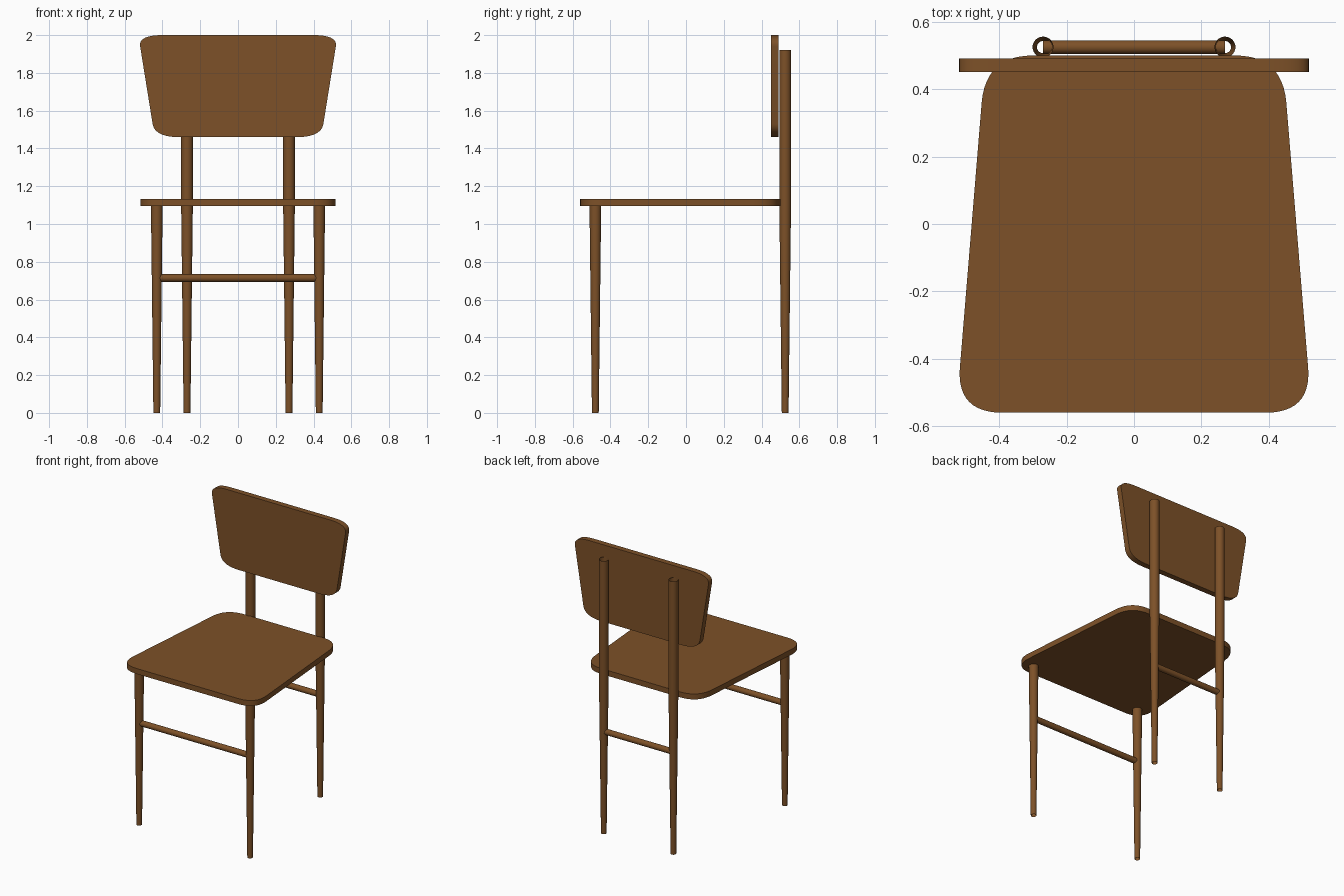
import bpy, bmesh, math
from mathutils import Vector

if "Cube" in bpy.data.objects:
    bpy.data.objects.remove(bpy.data.objects["Cube"])

wood = bpy.data.materials.new("brown wood")
wood.diffuse_color = (0.205, 0.082, 0.021, 1)
wood.use_nodes = True
wood.node_tree.nodes["Principled BSDF"].inputs["Base Color"].default_value = wood.diffuse_color


def finish(name, bm):
    mesh = bpy.data.meshes.new(name)
    bm.normal_update()
    bm.to_mesh(mesh)
    bm.free()
    mesh.materials.append(wood)
    ob = bpy.data.objects.new(name, mesh)
    bpy.context.collection.objects.link(ob)
    bpy.ops.object.select_all(action='DESELECT')
    ob.select_set(True)
    bpy.context.view_layer.objects.active = ob
    bpy.ops.object.shade_smooth_by_angle(angle=math.radians(30))
    return ob


def panel(name, corners, to_3d, thickness):
    """Rounded symmetric board: each right-hand corner is a curve (start, control, end)."""
    right = []
    for a, b, c in corners:
        for i in range(13):
            t = i / 12
            right.append(tuple((1 - t) ** 2 * p + 2 * t * (1 - t) * q + t * t * r
                               for p, q, r in zip(a, b, c)))
    outline = right + [(-u, v) for u, v in reversed(right)]
    bm = bmesh.new()
    face = bm.faces.new([bm.verts.new(to_3d(u, v)) for u, v in outline])
    new = bmesh.ops.extrude_face_region(bm, geom=[face])["geom"]
    moved = [g for g in new if isinstance(g, bmesh.types.BMVert)]
    bmesh.ops.translate(bm, verts=moved, vec=thickness)
    bmesh.ops.recalc_face_normals(bm, faces=bm.faces)
    return finish(name, bm)


def tube(name, rings, to_3d, sides=32):
    """Open round rod through rings of (position along axis, radius)."""
    bm = bmesh.new()
    loops = [[bm.verts.new(to_3d(r * math.cos(k * math.tau / sides),
                                 r * math.sin(k * math.tau / sides), h))
              for k in range(sides)] for h, r in rings]
    for lo, hi in zip(loops, loops[1:]):
        for k in range(sides):
            n = (k + 1) % sides
            bm.faces.new((lo[k], lo[n], hi[n], hi[k]))
    return finish(name, bm)


# seat board, wider at the front
panel("seat",
      [((0.39, -0.56), (0.525, -0.56), (0.517, -0.43)),
       ((0.452, 0.36), (0.44, 0.50), (0.30, 0.50))],
      lambda u, v: (u, v, 1.095), (0, 0, 0.038))

# backrest board, wider at the top
panel("backrest",
      [((0.31, 1.46), (0.44, 1.46), (0.452, 1.53)),
       ((0.518, 1.94), (0.528, 2.0), (0.40, 2.0))],
      lambda u, v: (u, 0.451, v), (0, 0.04, 0))

# tapered legs; the rear pair runs up behind the backrest
LEGS = {"front": (0.43, -0.48, [(0, 0.018), (1.10, 0.031)]),
        "rear": (0.27, 0.525, [(0, 0.018), (1.10, 0.031), (1.92, 0.031)])}
for end, (x, y, rings) in LEGS.items():
    for side, s in (("left", -1), ("right", 1)):
        tube(f"{end}_{side}_leg", rings,
             lambda a, b, h: (s * x + a, y + b, h))
    # stretcher rail between the pair
    tube(f"{end}_rail", [(-x, 0.02), (x, 0.02)],
         lambda a, b, h: (h, y + a, 0.714 + b))
